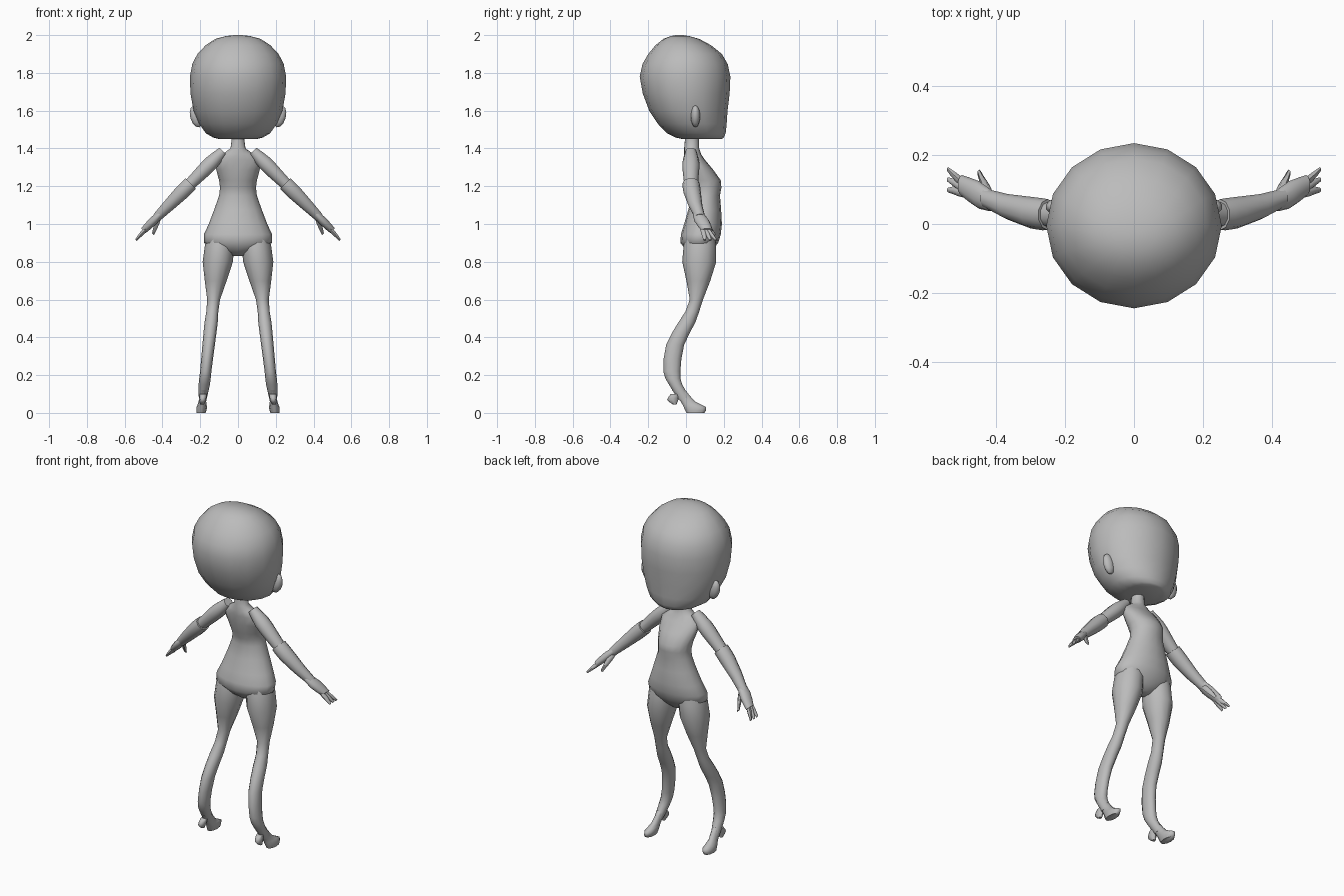
import bpy, bmesh
from math import cos, sin, pi, radians
from mathutils import Vector, Matrix

default_cube = bpy.data.objects.get("Cube")
if default_cube:
    bpy.data.objects.remove(default_cube)

shade = 0.5
grey = bpy.data.materials.new("plain grey")
grey.use_nodes = True
grey.diffuse_color = (shade, shade, shade, 1)
principled = grey.node_tree.nodes["Principled BSDF"]
principled.inputs["Base Color"].default_value = grey.diffuse_color


def finish(name, bm, mirror=False):
    """Turn the bmesh into a smooth shaded object, optionally mirrored in x."""
    bmesh.ops.recalc_face_normals(bm, faces=bm.faces)
    mesh = bpy.data.meshes.new(name)
    bm.to_mesh(mesh)
    bm.free()
    mesh.materials.append(grey)
    obj = bpy.data.objects.new(name, mesh)
    bpy.context.collection.objects.link(obj)
    bpy.ops.object.select_all(action="DESELECT")
    obj.select_set(True)
    bpy.context.view_layer.objects.active = obj
    bpy.ops.object.shade_smooth_by_angle(angle=radians(60))
    if mirror:
        modifier = obj.modifiers.new("Mirror", "MIRROR")
        modifier.use_mirror_merge = False


def smooth_rows(rows):
    """Insert a curved halfway row between each pair of profile rows."""
    rows = [Vector(row) for row in rows]
    result = []
    for i, (row, following) in enumerate(zip(rows, rows[1:])):
        before = rows[max(i - 1, 0)]
        after = rows[min(i + 2, len(rows) - 1)]
        middle = (row + following) / 2
        result += [row, middle + (middle - (before + after) / 2) / 8]
    return result + [rows[-1]]


def skin(bm, rings):
    """Join rings of points with quads and cap both ends."""
    loops = [[bm.verts.new(point) for point in ring] for ring in rings]
    for lower, upper in zip(loops, loops[1:]):
        for i in range(len(lower)):
            bm.faces.new((lower[i - 1], lower[i], upper[i], upper[i - 1]))
    bm.faces.new(loops[0])
    bm.faces.new(loops[-1])


def circle(sides):
    return [(cos(2 * pi * i / sides), sin(2 * pi * i / sides)) for i in range(sides)]


def middle_line(z):
    return 0


def leg_line(z):
    """The legs spread outward toward the floor."""
    return 0.195 - 0.11 * z


def stack(bm, rows, sides=16, centre=middle_line):
    """Horizontal oval rings: height, half width, back y, front y."""
    rings = []
    for z, width, back, front in smooth_rows(rows):
        y, depth = (back + front) / 2, (front - back) / 2
        rings.append([(centre(z) + width * c, y + depth * s, z) for c, s in circle(sides)])
    skin(bm, rings)


def arm_line(x):
    """The arm drops at a steady slope and swings forward past the elbow."""
    swing = max(x - 0.22, 0)
    return Vector((x, 0.026 + 1.1 * swing ** 2, 1.465 - x))


def limb(bm, rows, flat=0.9, spread=(0, 0, 0), sides=10):
    """Oval rings along the arm line: x, radius; spread bends the far end."""
    rows = smooth_rows(rows)
    across = Vector((0, 1, 0))
    up = Vector((1, 0, 1)).normalized() * flat
    rings = []
    for i, (x, radius) in enumerate(rows):
        point = arm_line(x) + Vector(spread) * (i + 1) / len(rows)
        rings.append([point + radius * (across * c + up * s) for c, s in circle(sides)])
    skin(bm, rings)


# Head: round skull, with the face and jaw hanging toward +y
bm = bmesh.new()
stack(bm, [(1.45, 0.1, -0.02, 0.19), (1.48, 0.17, -0.1, 0.21),
           (1.6, 0.235, -0.195, 0.22), (1.78, 0.255, -0.245, 0.235),
           (1.9, 0.215, -0.2, 0.19), (1.98, 0.12, -0.12, 0.07),
           (2, 0.02, -0.05, -0.02)])
finish("head", bm)

# Ears: small flattened ovals tilted outward at the top
bm = bmesh.new()
ear_shape = (Matrix.Translation((0.22, 0.05, 1.57))
             @ Matrix.Rotation(radians(15), 4, "Y")
             @ Matrix.Diagonal((0.035, 0.025, 0.06, 1)))
bmesh.ops.create_uvsphere(bm, u_segments=10, v_segments=6, radius=1, matrix=ear_shape)
finish("ears", bm, mirror=True)

# Hips, waist, chest, shoulders and neck
bm = bmesh.new()
stack(bm, [(0.83, 0.03, 0.04, 0.11), (0.9, 0.18, -0.03, 0.17),
           (1, 0.155, -0.01, 0.19), (1.15, 0.1, 0.03, 0.18),
           (1.23, 0.1, 0.01, 0.185), (1.34, 0.12, -0.01, 0.1),
           (1.4, 0.04, -0.01, 0.07), (1.5, 0.035, 0, 0.07)])
finish("torso", bm)

# Legs: full thighs, knees and shins that curve backward
bm = bmesh.new()
stack(bm, [(0.07, 0.02, -0.04, 0.03), (0.15, 0.03, -0.09, -0.02),
           (0.22, 0.03, -0.12, -0.03), (0.36, 0.033, -0.105, -0.01),
           (0.48, 0.035, -0.04, 0.05), (0.6, 0.034, 0.02, 0.09),
           (0.8, 0.08, -0.02, 0.16), (0.95, 0.07, 0, 0.15)],
      sides=12, centre=leg_line)
finish("legs", bm, mirror=True)

# Shoes: sole and arch, then the short raised heel
bm = bmesh.new()
stack(bm, [(0, 0.024, 0, 0.1), (0.03, 0.028, -0.015, 0.11),
           (0.06, 0.02, -0.03, 0.05), (0.12, 0.022, -0.075, 0)],
      sides=10, centre=leg_line)
stack(bm, [(0.045, 0.01, -0.07, -0.05), (0.07, 0.018, -0.1, -0.04),
           (0.1, 0.02, -0.08, -0.03)], sides=8, centre=leg_line)
finish("shoes", bm, mirror=True)

# Upper arms
bm = bmesh.new()
limb(bm, [(0.08, 0.03), (0.14, 0.045), (0.2, 0.042), (0.28, 0.033)])
finish("upper_arms", bm, mirror=True)

# Forearms: wide cuff at the elbow, narrowing to the wrist
bm = bmesh.new()
limb(bm, [(0.25, 0.045), (0.3, 0.046), (0.43, 0.028)])
finish("forearms", bm, mirror=True)

# Hands: flat palm, three spread fingers and a thumb
bm = bmesh.new()
limb(bm, [(0.4, 0.025), (0.45, 0.04), (0.5, 0.03)], flat=0.6)
for side in (-1, 0, 1):
    limb(bm, [(0.47, 0.013), (0.51, 0.014), (0.54, 0.007)],
         spread=(0, 0.03 * side - 0.01, -0.01), sides=6)
limb(bm, [(0.42, 0.018), (0.435, 0.016), (0.45, 0.009)],
     spread=(0, 0.065, -0.07), sides=6)
finish("hands", bm, mirror=True)
